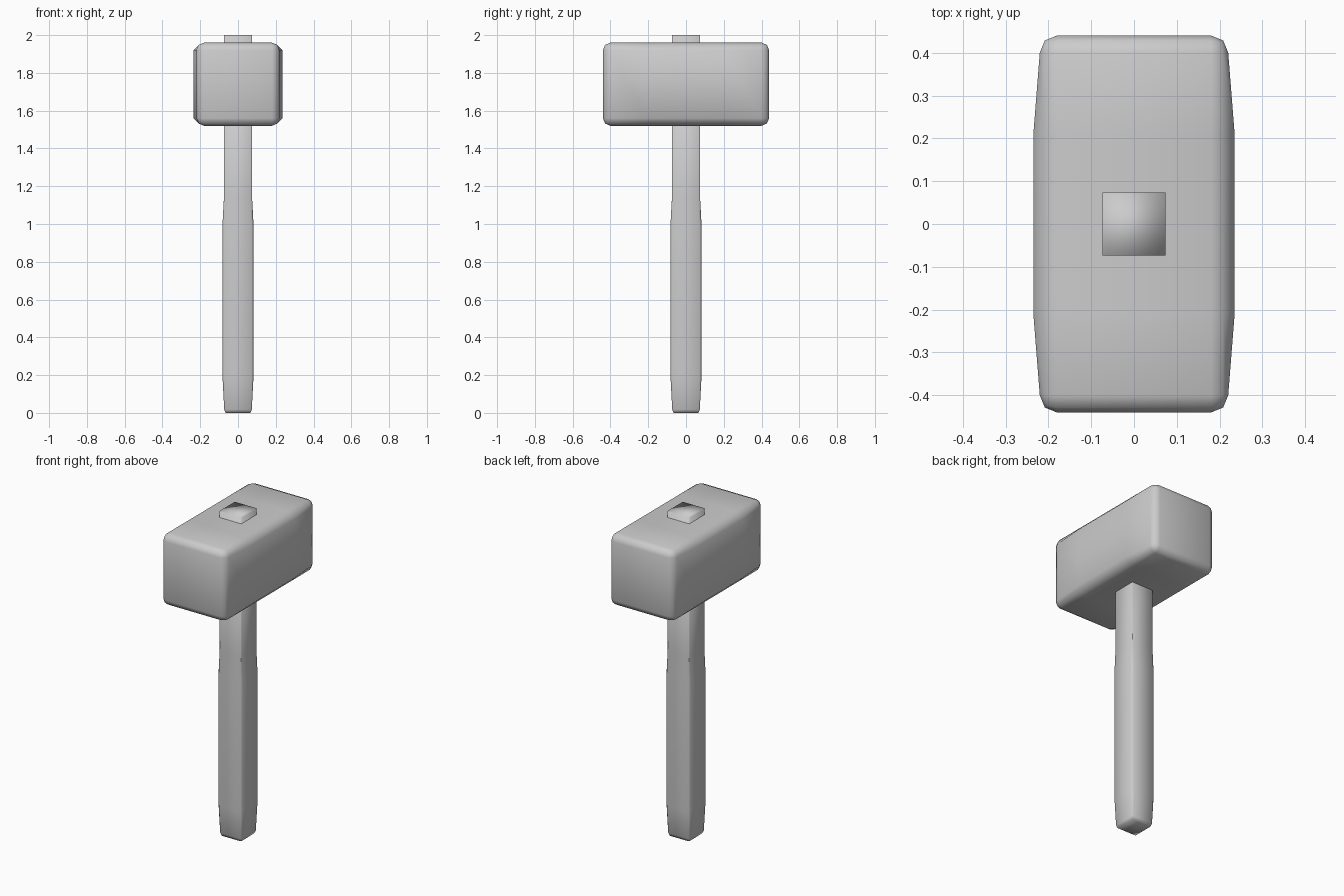
import bpy, bmesh
from mathutils import Matrix

if "Cube" in bpy.data.objects:
    bpy.data.objects.remove(bpy.data.objects["Cube"])


def finish(name, bm):
    bmesh.ops.recalc_face_normals(bm, faces=bm.faces)
    for f in bm.faces:
        f.smooth = True
    mesh = bpy.data.meshes.new(name)
    bm.to_mesh(mesh)
    bm.free()
    ob = bpy.data.objects.new(name, mesh)
    bpy.context.collection.objects.link(ob)
    return ob


# Mallet head: rounded block whose cheeks swell slightly around the middle
bm = bmesh.new()
bmesh.ops.create_cube(bm, size=1, matrix=Matrix.Translation((0, 0, 1.74))
                      @ Matrix.Diagonal((0.44, 0.88, 0.44, 1)))
bmesh.ops.bevel(bm, geom=bm.edges[:], offset=0.04, segments=2,
                profile=0.5, affect='EDGES')
for y in (-0.21, 0.21):
    bmesh.ops.bisect_plane(bm, geom=bm.verts[:] + bm.edges[:] + bm.faces[:],
                           plane_co=(0, y, 0), plane_no=(0, 1, 0))
for v in bm.verts:
    if abs(v.co.y) < 0.25 and abs(v.co.x) > 0.215:
        v.co.x *= 0.235 / 0.22
finish("mallet_head", bm)

# Handle: square shaft with softened corners on the thicker grip
# (height, half width, corner chamfer)
profile = [(0, 0.066, 0.003), (0.018, 0.073, 0.004), (0.19, 0.082, 0.010),
           (1.0, 0.082, 0.010), (1.15, 0.074, 0.002), (2.0, 0.074, 0.001)]
bm = bmesh.new()
rings = []
for z, h, c in profile:
    k = h - c
    pts = [(h, -k), (h, k), (k, h), (-k, h), (-h, k), (-h, -k), (-k, -h), (k, -h)]
    rings.append([bm.verts.new((x, y, z)) for x, y in pts])
for a, b in zip(rings, rings[1:]):
    for i in range(8):
        j = (i + 1) % 8
        bm.faces.new((a[i], a[j], b[j], b[i]))
bm.faces.new(rings[0][::-1])
bm.faces.new(rings[-1])
finish("handle", bm)
